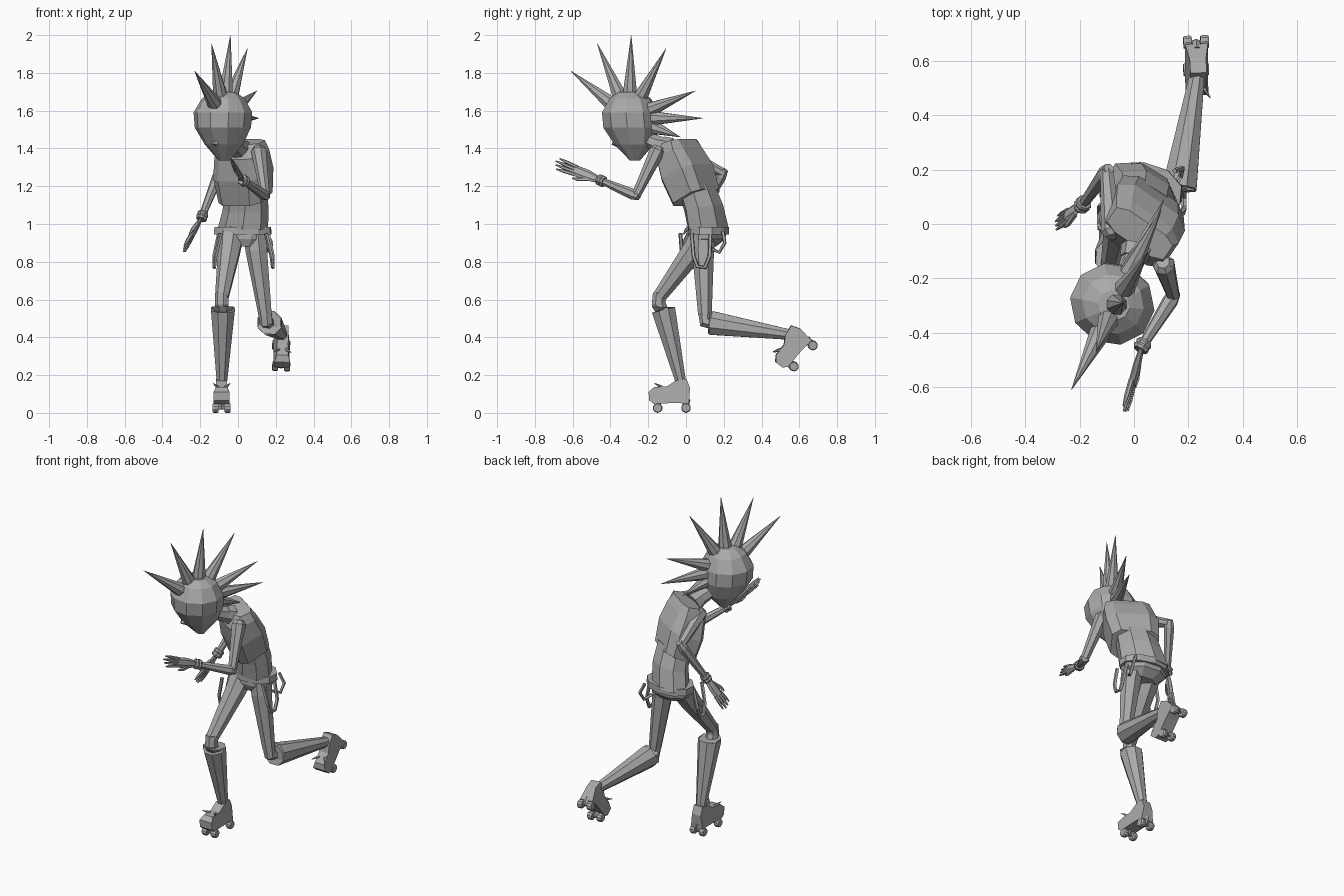
import bpy, bmesh, math
from mathutils import Vector as V

old = bpy.data.objects.get("Cube")
if old:
    bpy.data.objects.remove(old)

GREY = bpy.data.materials.new("plain grey")
GREY.use_nodes = True
GREY.diffuse_color = (0.4, 0.4, 0.4, 1)
GREY.node_tree.nodes["Principled BSDF"].inputs["Base Color"].default_value = (0.4, 0.4, 0.4, 1)


def finish(name, bm):
    bmesh.ops.recalc_face_normals(bm, faces=bm.faces)
    mesh = bpy.data.meshes.new(name)
    bm.to_mesh(mesh)
    bm.free()
    mesh.materials.append(GREY)
    obj = bpy.data.objects.new(name, mesh)
    bpy.context.collection.objects.link(obj)
    return obj


def bulge(x, power):
    return math.copysign(abs(x) ** power, x)


def loft(name, rings, n=8, power=1.0):
    """Skin over rings given as (centre, half-axis u, half-axis v); low power is boxy."""
    bm = bmesh.new()
    loops = []
    angles = [math.tau * (i + 0.5) / n for i in range(n)]
    for c, u, v in rings:
        loops.append([bm.verts.new(V(c) + u * bulge(math.cos(a), power) + v * bulge(math.sin(a), power))
                      for a in angles])
    for a, b in zip(loops, loops[1:]):
        for i in range(n):
            j = (i + 1) % n
            bm.faces.new((a[i], a[j], b[j], b[i]))
    bm.faces.new(loops[0])
    bm.faces.new(loops[-1])
    return finish(name, bm)


def tube(name, stops, n=7, flat=1.0, side=None):
    """Tapered limb through (point, radius) stops; flat thins it across side."""
    rings = []
    pts = [V(p) for p, r in stops]
    for i, (p, r) in enumerate(stops):
        d = (pts[min(i + 1, len(pts) - 1)] - pts[max(i - 1, 0)]).normalized()
        ref = V(side) if side else V((1, 0, 0)) if abs(d.x) < 0.8 else V((0, 1, 0))
        u = (ref - d * ref.dot(d)).normalized()
        rings.append((p, u * r * flat, d.cross(u) * r))
    return loft(name, rings, n)


def body(name, facing, rings, n=8, power=1.0):
    """Trunk from (centre, half width, half depth, forward tilt) rings."""
    left = V((math.cos(facing), math.sin(facing), 0))
    back = V((-math.sin(facing), math.cos(facing), 0))
    loft(name, [(c, left * w, (back + V((0, 0, t))) * d) for c, w, d, t in rings], n, power)


# Trunk
body("pelvis", -0.1, [((.03, .1, .88), .09, .06, 0), ((.025, .115, .92), .14, .095, 0),
                      ((.025, .12, .97), .145, .1, 0)])
body("belt", -0.1, [((.025, .12, .945), .158, .108, 0), ((.025, .12, .985), .155, .108, 0)], 10)
body("waist", -0.55, [((.025, .12, .97), .145, .1, 0), ((.04, .095, 1.08), .13, .097, .2),
                      ((.04, .06, 1.18), .12, .085, .4)])
body("vest", -0.6, [((.04, .055, 1.14), .14, .092, .5), ((.028, .008, 1.27), .156, .102, .45),
                    ((.02, -.035, 1.375), .145, .085, .4), ((.022, -.035, 1.435), .13, .05, .3)], 8, .5)
tube("neck", [((.015, -.09, 1.4), .05), ((-.05, -.24, 1.46), .036)])
tube("collar", [((.01, -.09, 1.4), .06), ((-.005, -.13, 1.42), .048)])

# Head, tapering to the chin
body("head", -0.45, [((-.075, -.3, 1.7), .06, .055, 0), ((-.077, -.295, 1.665), .115, .11, 0),
                     ((-.08, -.295, 1.59), .158, .15, 0), ((-.08, -.29, 1.51), .15, .15, 0),
                     ((-.075, -.275, 1.42), .1, .106, 0), ((-.073, -.27, 1.335), .03, .025, 0)], 10)
tube("nose", [((-.11, -.36, 1.47), .006), ((-.12, -.378, 1.425), .018), ((-.105, -.35, 1.41), .01)], 5)

# Fan of hair spikes
centre = V((-.075, -.3, 1.56))
TIPS = [(-.23, -.61, 1.81), (-.14, -.47, 1.955), (-.04, -.29, 2), (.05, -.105, 1.93),
        (.1, .05, 1.705), (.11, .09, 1.56), (.04, -.03, 1.46)]
for i, tip in enumerate(TIPS):
    d = (V(tip) - centre).normalized()
    tube(f"hair_spike_{i + 1}", [(centre + d * .1, .042), (centre + d * .15, .038), (tip, .001)], 8)


def hand(name, wrist, tip, normal):
    wrist, d = V(wrist), V(tip) - V(wrist)
    length = d.length
    d.normalize()
    n = V(normal)
    n = (n - d * n.dot(d)).normalized()
    w = d.cross(n)
    tube(name + "_palm", [(wrist, .017), (wrist + d * length * .3, .03),
                          (wrist + d * length * .58, .03)], 6, .42, n)
    for i in range(4):
        k = (i - 1.5) / 1.5
        base = wrist + d * length * .54 + w * k * .021
        end = wrist + d * length * (1 - .07 * abs(k - .2)) + w * k * .03
        tube(f"{name}_finger_{i + 1}", [(base, .01), (base.lerp(end, .6), .009), (end, .004)], 5)
    base = wrist + d * length * .25 - w * .018
    tube(name + "_thumb", [(base, .011), (base + d * .05 - w * .022, .01),
                           (base + d * .08 - w * .026, .004)], 5)


def arm(name, shoulder, elbow, wrist, tip, normal):
    s, e, w = V(shoulder), V(elbow), V(wrist)
    tube(name + "_upper", [(s + (s - e) * .08, .025), (s, .042), (s.lerp(e, .5), .033), (e, .025)])
    tube(name + "_forearm", [(e + (e - w) * .08, .02), (e.lerp(w, .08), .03), (w, .018)])
    for i, t in enumerate((.95, 1.03)):
        p = e.lerp(w, t)
        d = (w - e).normalized() * .011
        tube(f"{name}_bracelet_{i + 1}", [(p - d, .027), (p, .032), (p + d, .027)], 8)
    hand(name + "_hand", wrist, tip, normal)


arm("left_arm", (.11, -.15, 1.39), (.145, -.265, 1.15), (.03, -.45, 1.23), (-.035, -.695, 1.325), (.95, -.1, .3))
arm("right_arm", (-.08, -.03, 1.385), (-.1, .195, 1.27), (-.19, .07, 1.04), (-.29, 0, .855), (-.68, .33, .5))

# Legs with flared leg warmers
tube("right_thigh", [((-.035, .1, .95), .07), ((-.045, .04, .86), .062), ((-.085, -.145, .61), .037)])
tube("right_knee", [((-.085, -.14, .635), .036), ((-.085, -.145, .58), .038), ((-.085, -.12, .52), .034)])
tube("right_leg_warmer", [((-.08, -.12, .53), .04), ((-.08, -.122, .56), .066),
                          ((-.08, -.119, .545), .068), ((-.085, -.03, .175), .031)], 8)
tube("left_thigh", [((.09, .1, .96), .065), ((.1, .09, .86), .06), ((.145, .1, .52), .037)])
tube("left_knee", [((.143, .1, .54), .037), ((.15, .105, .48), .037), ((.165, .15, .475), .036)])
tube("left_leg_warmer", [((.168, .15, .475), .04), ((.165, .12, .478), .066),
                         ((.168, .135, .476), .068), ((.232, .545, .415), .03)], 8)

# Strap loops hanging from the belt
LOOP = [(.15, .03, .95), (.178, .04, .83), (.185, .06, .775), (.185, .1, .77), (.185, .125, .83), (.16, .13, .95)]
for name, sign, shift in (("left", 1, 0), ("right", -1, .06)):
    pts = [(sign * x + shift, y - shift, z) for x, y, z in LOOP]
    tube(name + "_strap_loop", [(p, .011) for p in pts], 5)
HOOK = [(.15, .195, .96), (.178, .205, .9), (.172, .175, .85), (.145, .13, .87)]
tube("back_strap_loop", [(p, .01) for p in HOOK], 5)


def skate(name, ankle, fwd, up):
    """Boot and four wheels laid out along forward, up and side axes."""
    a, f, u = V(ankle), V(fwd).normalized(), V(up).normalized()
    s = f.cross(u)

    def at(x, y, z):
        return a + f * x + s * y + u * z

    outline = [(-.032, 0), (.028, -.012), (.07, -.04), (.14, -.045), (.168, -.07),
               (.165, -.115), (.14, -.134), (.03, -.128), (-.045, -.132), (-.052, -.05)]
    bm = bmesh.new()
    sides = [[bm.verts.new(at(x, k * (.042 if z < -.06 else .03), z)) for x, z in outline] for k in (-1, 1)]
    for i in range(len(outline)):
        j = (i + 1) % len(outline)
        bm.faces.new((sides[0][i], sides[0][j], sides[1][j], sides[1][i]))
    for loop in sides:
        bm.faces.new(loop)
    finish(name + "_boot", bm)
    for k in (-1, 1):
        label = name + ("_outer" if k > 0 else "_inner")
        tube(label + "_lace_tip", [(at(.1, k * .02, -.045), .01), (at(.135, k * .045, -.025), .002)], 5)
        for end, x in (("front", .12), ("rear", -.03)):
            tube(f"{label}_{end}_wheel", [(at(x, k * .016, -.155), .022), (at(x, k * .022, -.155), .026),
                                          (at(x, k * .041, -.155), .026), (at(x, k * .047, -.155), .022)], 10)
    for end, x in (("front", .12), ("rear", -.03)):
        tube(f"{name}_{end}_axle", [(at(x, -.04, -.155), .009), (at(x, .04, -.155), .009)], 6)
        tube(f"{name}_{end}_truck", [(at(x, 0, -.11), .024), (at(x, 0, -.16), .012)], 6)


skate("right_skate", (-.087, -.03, .181), (0, -1, 0), (0, 0, 1))
skate("left_skate", (.238, .535, .44), (0, -.67, -.74), (.06, -.74, .67))
